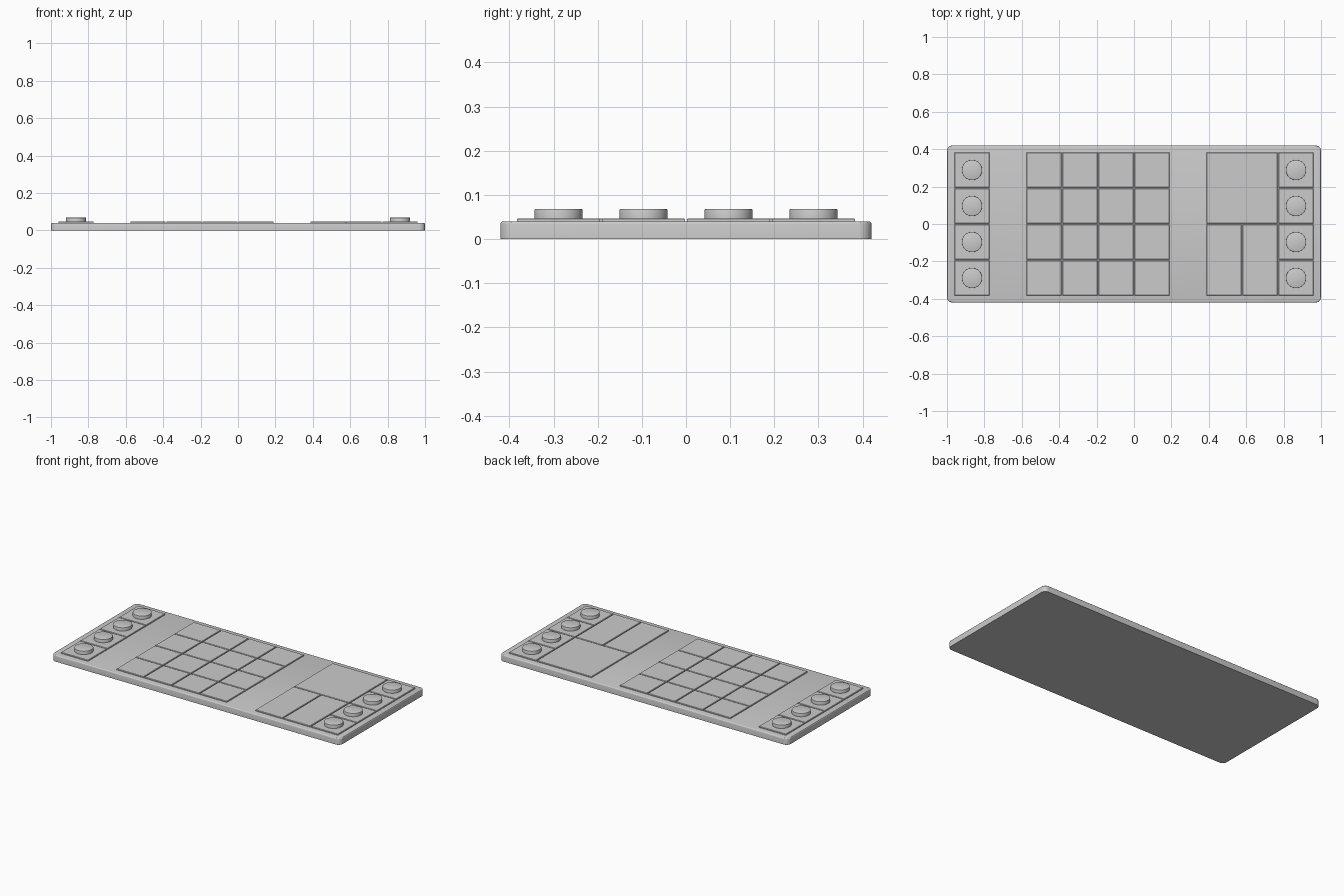
import bpy, bmesh, math

if "Cube" in bpy.data.objects:
    bpy.data.objects.remove(bpy.data.objects["Cube"])

PITCH = 0.1925     # layout grid spacing
GAP = 0.005        # groove between tiles
BASE_TOP = 0.04
TILE_TOP = 0.047


def finish(name, bm, smooth=True):
    bmesh.ops.recalc_face_normals(bm, faces=bm.faces)
    mesh = bpy.data.meshes.new(name)
    bm.to_mesh(mesh)
    bm.free()
    obj = bpy.data.objects.new(name, mesh)
    bpy.context.collection.objects.link(obj)
    if smooth:
        bpy.ops.object.select_all(action='DESELECT')
        obj.select_set(True)
        bpy.context.view_layer.objects.active = obj
        bpy.ops.object.shade_smooth_by_angle(angle=math.radians(30))
    return obj


def bevel_top(bm, z, width, segments):
    edges = [e for e in bm.edges
             if all(abs(v.co.z - z) < 1e-5 for v in e.verts)]
    bmesh.ops.bevel(bm, geom=edges, offset=width, segments=segments,
                    profile=0.5, affect='EDGES')


def box(x0, x1, y0, y1, z0, z1):
    bm = bmesh.new()
    bmesh.ops.create_cube(bm, size=1)
    for v in bm.verts:
        v.co.x = x1 if v.co.x > 0 else x0
        v.co.y = y1 if v.co.y > 0 else y0
        v.co.z = z1 if v.co.z > 0 else z0
    return bm


# tile given in grid cells: column, row, width, height
def tile(name, col, row, w=1, h=1):
    g = GAP / 2
    bm = box(col * PITCH + g, (col + w) * PITCH - g,
             row * PITCH + g, (row + h) * PITCH - g, BASE_TOP - 0.002, TILE_TOP)
    bevel_top(bm, TILE_TOP, 0.002, 1)
    return finish(name, bm, False)


def knob(name, col, row):
    z0, z1 = TILE_TOP - 0.002, 0.068
    bm = bmesh.new()
    bmesh.ops.create_cone(bm, cap_ends=True, segments=48,
                          radius1=0.054, radius2=0.054, depth=z1 - z0)
    for v in bm.verts:
        v.co.x += (col + 0.5) * PITCH
        v.co.y += (row + 0.5) * PITCH
        v.co.z += (z0 + z1) / 2
    bevel_top(bm, z1, 0.002, 2)
    return finish(name, bm)


# base slab with rounded corners and softened top rim
bm = box(-1, 1, -0.42, 0.42, 0, BASE_TOP)
uprights = [e for e in bm.edges
            if abs(e.verts[0].co.z - e.verts[1].co.z) > 0.01]
bmesh.ops.bevel(bm, geom=uprights, offset=0.03, segments=8,
                profile=0.5, affect='EDGES')
bevel_top(bm, BASE_TOP, 0.006, 3)
finish("base_slab", bm)

# knob columns at both ends
for side, col in (("left", -5), ("right", 4)):
    for row in range(-2, 2):
        tile(f"{side}_knob_tile_{row + 3}", col, row)
        knob(f"{side}_knob_{row + 3}", col, row)

# central four by four pad grid
for col in range(-3, 1):
    for row in range(-2, 2):
        tile(f"pad_{col + 4}_{row + 3}", col, row)

# large panel and two tall pads
tile("large_panel", 2, 0, 2, 2)
tile("tall_pad_left", 2, -2, 1, 2)
tile("tall_pad_right", 3, -2, 1, 2)
